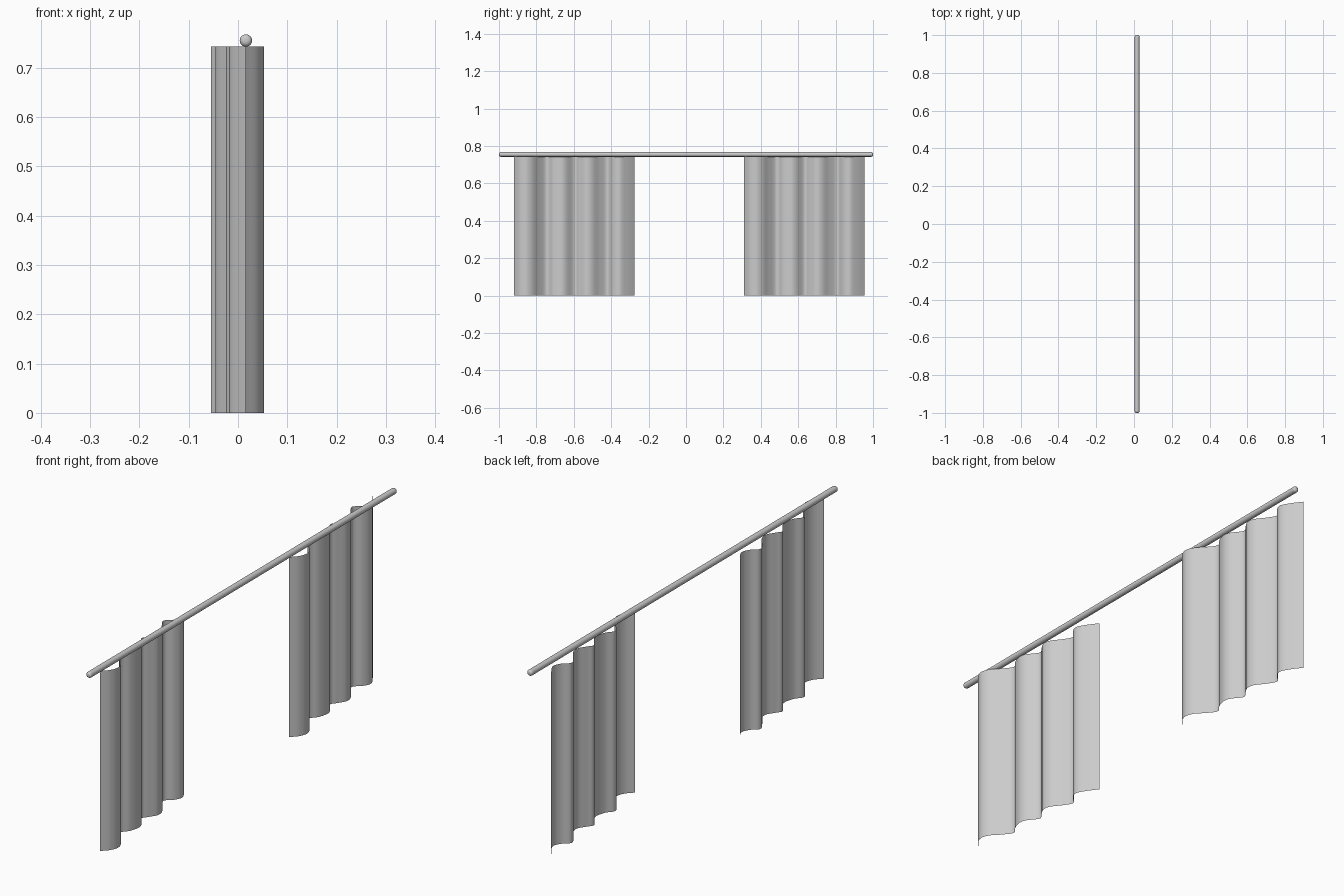
import bpy, bmesh
from math import pi
from mathutils import Vector

if "Cube" in bpy.data.objects:
    bpy.data.objects.remove(bpy.data.objects["Cube"])

TOP = 0.743

# pleat profile of one curtain, as (x, y) seen from above
PLEATS = [(0.015, -0.92), (0.042, -0.89), (0.053, -0.855), (0.040, -0.82), (0.008, -0.785),
          (-0.018, -0.745), (0.004, -0.71), (0.015, -0.67), (0.007, -0.64), (-0.024, -0.597),
          (-0.010, -0.57), (0.010, -0.535), (0.004, -0.50), (-0.026, -0.46), (-0.046, -0.42),
          (-0.018, -0.39), (-0.005, -0.355), (-0.027, -0.313), (-0.055, -0.275)]


def smooth_path(pts, steps=5):
    """Catmull-Rom curve through the points."""
    p = [Vector(q) for q in pts]
    p = [2 * p[0] - p[1]] + p + [2 * p[-1] - p[-2]]
    out = []
    for a, b, c, d in zip(p, p[1:], p[2:], p[3:]):
        for i in range(steps):
            t = i / steps
            out.append(0.5 * (2 * b + (c - a) * t + (2 * a - 5 * b + 4 * c - d) * t ** 2
                              + (3 * b - a - 3 * c + d) * t ** 3))
    return out + [p[-2]]


def curtain(name, offset):
    """Single thin sheet: the pleat profile raised to the rod."""
    bm = bmesh.new()
    cols = [[bm.verts.new((q.x, q.y + offset, z)) for z in (0, TOP)]
            for q in smooth_path(PLEATS)]
    for a, b in zip(cols, cols[1:]):
        f = bm.faces.new((a[0], b[0], b[1], a[1]))
        f.smooth = True
    me = bpy.data.meshes.new(name)
    bm.to_mesh(me)
    bm.free()
    bpy.context.collection.objects.link(bpy.data.objects.new(name, me))


# two matching curtains
curtain("left_curtain", 0)
curtain("right_curtain", 1.23)

# rod with rounded ends
bpy.ops.mesh.primitive_cylinder_add(vertices=32, radius=0.0125, depth=2,
                                    location=(0.016, 0, 0.755), rotation=(pi / 2, 0, 0))
rod = bpy.context.object
rod.name = "curtain_rod"
bevel = rod.modifiers.new("rounded_ends", 'BEVEL')
bevel.width = 0.009
bevel.segments = 4
bevel.limit_method = 'ANGLE'
bpy.ops.object.shade_smooth_by_angle()
